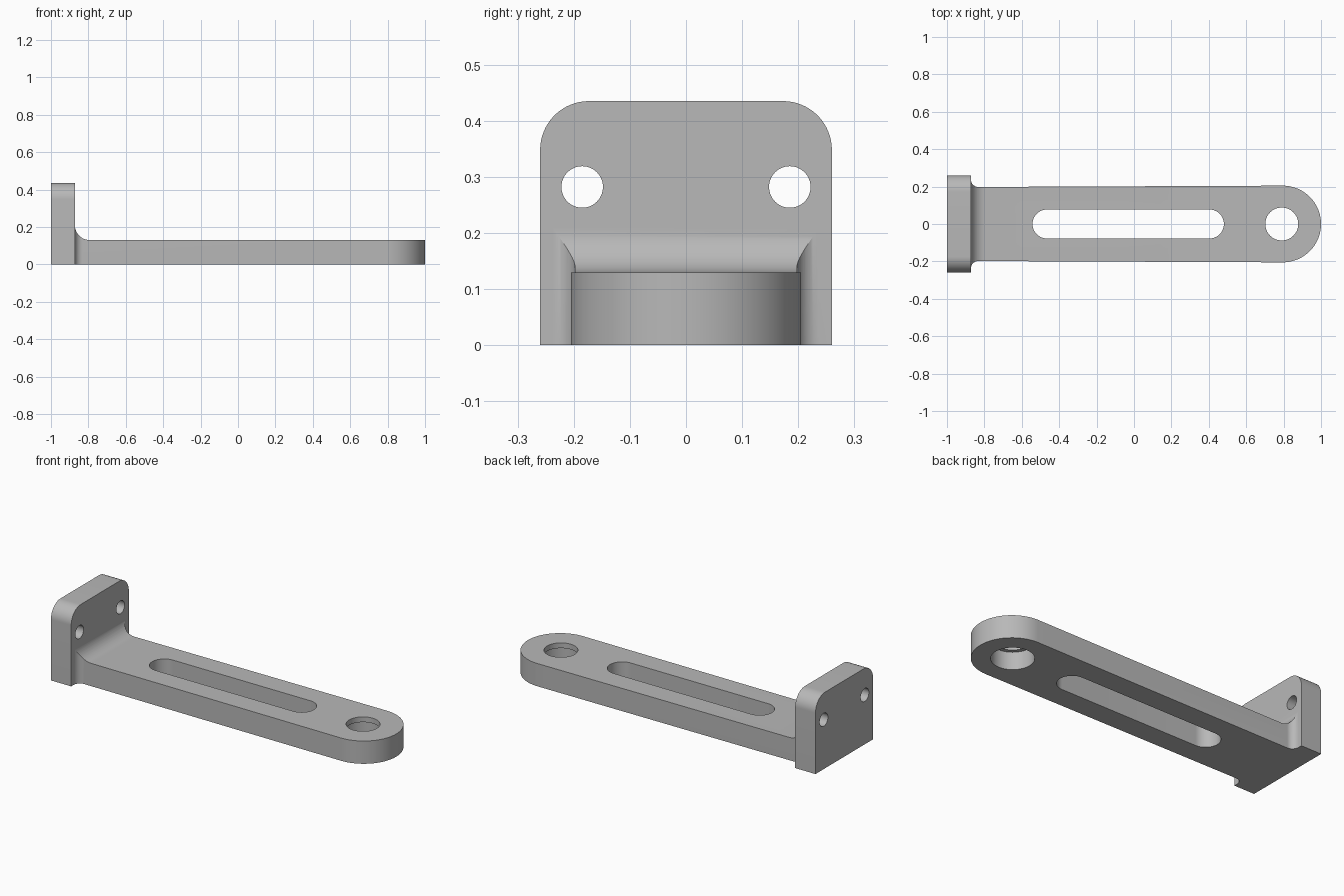
import bpy, bmesh
from math import pi, cos, sin

if "Cube" in bpy.data.objects:
    bpy.data.objects.remove(bpy.data.objects["Cube"], do_unlink=True)

PLATE_X = -0.872      # front face of the mounting plate
ARM_TOP = 0.13
TOP_FILLET, SIDE_FILLET = 0.08, 0.04
TIP_X, TIP_R = 0.795, 0.205
ROOT_W = 0.198

grey = bpy.data.materials.new("plain grey")
grey.use_nodes = True
COLOUR = (0.48, 0.48, 0.48, 1)
grey.diffuse_color = COLOUR
grey.node_tree.nodes["Principled BSDF"].inputs["Base Color"].default_value = COLOUR


def arc(cx, cy, r, start, end, steps=16):
    """Points along a circular arc, angles in degrees."""
    angles = [(start + (end - start) * i / steps) * pi / 180 for i in range(steps + 1)]
    return [(cx + r * cos(a), cy + r * sin(a)) for a in angles]


def circle(cx, cy, r):
    return arc(cx, cy, r, 0, 360, 64)[:-1]


def prism(name, points, axis, low, high):
    """Extrude a closed 2D outline along x, y or z."""
    place = {"x": lambda a, b, d: (d, a, b),
             "y": lambda a, b, d: (a, d, b),
             "z": lambda a, b, d: (a, b, d)}[axis]
    bm = bmesh.new()
    base = bm.faces.new([bm.verts.new(place(a, b, low)) for a, b in points])
    moved = bmesh.ops.extrude_face_region(bm, geom=[base])
    verts = [v for v in moved["geom"] if isinstance(v, bmesh.types.BMVert)]
    bmesh.ops.translate(bm, verts=verts, vec=place(0, 0, high - low))
    bmesh.ops.recalc_face_normals(bm, faces=bm.faces)
    mesh = bpy.data.meshes.new(name)
    bm.to_mesh(mesh)
    bm.free()
    mesh.materials.append(grey)
    obj = bpy.data.objects.new(name, mesh)
    bpy.context.collection.objects.link(obj)
    return obj


def combine(target, tool, operation):
    """Apply a boolean and discard the tool."""
    tool.hide_render = True
    mod = target.modifiers.new(operation.lower(), "BOOLEAN")
    mod.operation, mod.solver, mod.object = operation, "EXACT", tool
    bpy.context.view_layer.objects.active = target
    bpy.ops.object.modifier_apply(modifier=mod.name)
    bpy.data.objects.remove(tool, do_unlink=True)


# Arm: tapered bar with a round tip and flared root
flare = arc(PLATE_X + SIDE_FILLET, ROOT_W + SIDE_FILLET, SIDE_FILLET, 270, 180)
upper = [(x, y) for x, y in flare] + [(-0.95, ROOT_W + SIDE_FILLET)]
lower = [(x, -y) for x, y in reversed(upper)]
outline = lower + arc(TIP_X, 0, TIP_R, -90, 90, 48) + upper
arm = prism("arm", outline, "z", 0, ARM_TOP + TOP_FILLET)

# Curved transition from the arm top up to the plate
sweep = arc(PLATE_X + TOP_FILLET, ARM_TOP + TOP_FILLET, TOP_FILLET, 180, 270)
relief = sweep + [(1.2, ARM_TOP), (1.2, 0.4), (PLATE_X, 0.4)]
combine(arm, prism("fillet_cutter", relief, "y", -0.5, 0.5), "DIFFERENCE")

# Mounting plate with rounded top corners
corner = arc(0.173, 0.348, 0.087, 0, 90)
plate_outline = [(0.26, 0)] + corner + [(-y, z) for y, z in reversed(corner)] + [(-0.26, 0)]
bracket = prism("bracket", plate_outline, "x", -1, PLATE_X)
combine(bracket, arm, "UNION")

# Screw holes through the plate
for side in (-1, 1):
    hole = prism("screw_hole_cutter", circle(side * 0.185, 0.282, 0.037), "x", -1.1, -0.8)
    combine(bracket, hole, "DIFFERENCE")

# Long adjustment slot
slot = arc(0.403, 0, 0.0775, -90, 90, 32) + arc(-0.465, 0, 0.0775, 90, 270, 32)
combine(bracket, prism("slot_cutter", slot, "z", -0.1, 0.3), "DIFFERENCE")

# Tip hole, widened from below to leave a thin lip at the top
for radius, top in ((0.11, 0.1), (0.088, 0.3)):
    bore = prism("tip_hole_cutter", circle(0.79, 0, radius), "z", -0.1, top)
    combine(bracket, bore, "DIFFERENCE")

# Smooth curved walls, sharp edges kept
bpy.ops.object.select_all(action="DESELECT")
bracket.select_set(True)
bpy.context.view_layer.objects.active = bracket
bpy.ops.object.shade_smooth_by_angle(angle=pi / 8)
